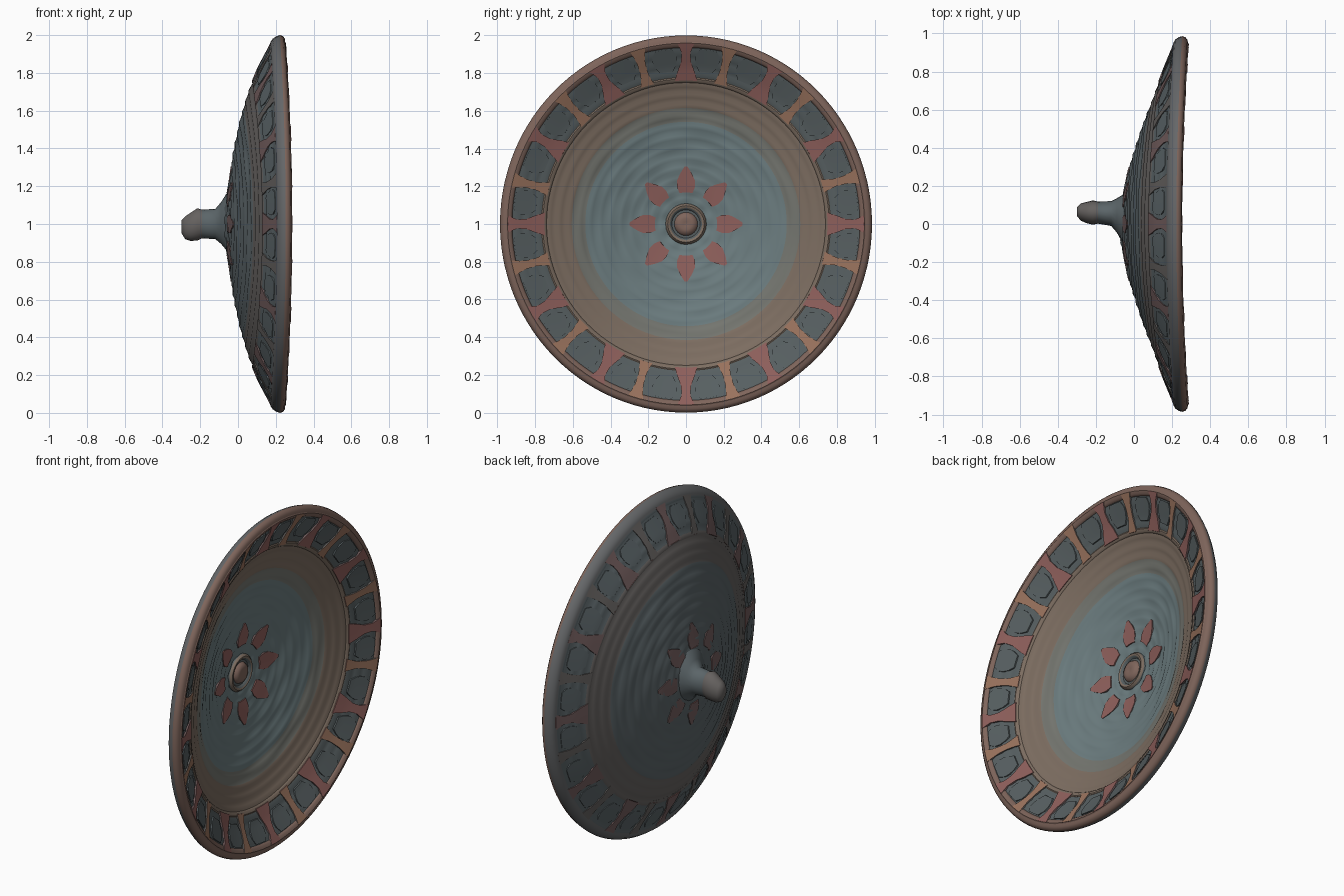
import bpy, bmesh, math, random
from mathutils import Vector

if "Cube" in bpy.data.objects:
    bpy.data.objects.remove(bpy.data.objects["Cube"])

random.seed(4)
# Back surface height: vertical and sideways sections of the warped dish
SEC_Z = [(0, -.075), (.1, -.068), (.2, -.05), (.4, -.02), (.55, .013), (.69, .055), (.82, .11), (.94, .175), (1, .195)]
SEC_Y = [(0, -.075), (.1, -.068), (.28, -.03), (.5, .04), (.7, .115), (.82, .16), (.94, .21), (1, .224)]


def material(name, r, g, b):
    m = bpy.data.materials.new(name)
    m.diffuse_color = (r, g, b, 1)
    m.use_nodes = True
    m.node_tree.nodes["Principled BSDF"].inputs["Base Color"].default_value = m.diffuse_color
    return m


BLUE = material("blue_grey", .15, .205, .215)
BLEND = material("blue_brown", .175, .18, .16)
SLATE = material("slate", .095, .115, .12)
BROWN = material("brown", .205, .155, .12)
ORANGE = material("orange", .32, .17, .11)
RED = material("red", .27, .115, .105)
EDGE = material("rim_brown", .21, .13, .105)
SIDE = material("rim_grey", .13, .135, .14)
BACK = material("back_slate", .105, .13, .14)
BACK_WARM = material("back_brown", .13, .12, .115)
BACK_RED = material("back_red", .17, .11, .11)


def lerp(sec, r):
    for (r0, x0), (r1, x1) in zip(sec, sec[1:]):
        if r <= r1:
            return x0 + (x1 - x0) * (r - r0) / (r1 - r0)
    return sec[-1][1]


def thick(r):
    return .08 - .012 * r


def point(r, a, off):
    c = math.cos(a) ** 2
    x = lerp(SEC_Z, r) * c + lerp(SEC_Y, r) * (1 - c) + off
    return Vector((x, r * math.sin(a), 1 + 1.014 * r * math.cos(a)))


def finish(bm, name, mats, angle=40):
    bmesh.ops.recalc_face_normals(bm, faces=bm.faces)
    me = bpy.data.meshes.new(name)
    bm.to_mesh(me)
    bm.free()
    for m in mats:
        me.materials.append(m)
    ob = bpy.data.objects.new(name, me)
    bpy.context.collection.objects.link(ob)
    bpy.ops.object.select_all(action='DESELECT')
    ob.select_set(True)
    bpy.context.view_layer.objects.active = ob
    bpy.ops.object.shade_smooth_by_angle(angle=math.radians(angle))


# Join successive rings of vertices; pick(i, j) chooses the material slot
def bridge(bm, rings, pick=lambda i, j: 0):
    for i, (p, q) in enumerate(zip(rings, rings[1:])):
        n = len(p)
        for j in range(n):
            f = bm.faces.new((p[j], p[(j + 1) % n], q[(j + 1) % n], q[j]))
            f.material_index = pick(i, j)


# Dish: one closed shell with rippled steps and a thick rounded rim
radii = [.03 + .018 * i for i in range(51)]
ripple = lambda r: .003 * math.sin(r * 2 * math.pi / .055)
loop = [(r, ripple(r)) for r in radii]
loop += [(.95, -.006), (.968, .0), (.981, .016), (.986, .032), (.981, .05), (.967, .064), (.948, .072)]
BACK_ROWS = len(radii) + 3
loop += [(r, thick(r) + ripple(r)) for r in reversed(radii)]
N = 112


def wave(r, a):
    return .003 * math.sin(8 * a) * math.sin(r * 40) if r < .6 else 0


bm = bmesh.new()
rings = [[bm.verts.new(point(r, 2 * math.pi * j / N, o + wave(r, 2 * math.pi * j / N)))
          for j in range(N)] for r, o in loop]


def band(i, j):
    r = (loop[i][0] + loop[i + 1][0]) / 2
    if i < BACK_ROWS:
        return 7 if r > .93 else 5 if .6 < r < .75 else 4
    return 0 if r < .53 else 1 if r < .6 else 2 if r < .76 else 6 if r < .93 else 3


bridge(bm, rings, band)
for r, slot in ((rings[0], 4), (rings[-1], 0)):
    bm.faces.new(r).material_index = slot
finish(bm, "dish", [BLUE, BLEND, BROWN, EDGE, BACK, BACK_WARM, SLATE, SIDE])


# Relief pieces follow the dish and stand proud on both faces
def relief(bm, r0, r1, ang, widths, rise, front, back):
    rows, n, m = [], 8, 4
    for i in range(n + 1):
        t = i / n
        k = t * (len(widths) - 1)
        b = min(int(k), len(widths) - 2)
        w = widths[b] + (widths[b + 1] - widths[b]) * (k - b)
        r = r0 + (r1 - r0) * t
        a = [ang + w / r * (2 * j / m - 1) for j in range(m + 1)]
        rows.append([bm.verts.new(point(r, x, thick(r) + rise)) for x in a]
                    + [bm.verts.new(point(r, x, -.6 * rise)) for x in reversed(a)])
    bridge(bm, rows, lambda i, j: front if j < m else back)
    bm.faces.new(rows[0])
    bm.faces.new(rows[-1])


# Flared red wedges alternate with slim orange bars
bm = bmesh.new()
for i in range(24):
    a = 2 * math.pi * i / 24
    if i % 2 == 0:
        relief(bm, .75, .945, a, [.06, .045, .026, .024, .045], .010, 0, 2)
    else:
        relief(bm, .75, .945, a + random.uniform(-.03, .03), [.035, .02, .022, .04], .009, 1, 3)
finish(bm, "rim_dividers", [RED, ORANGE, BACK_RED, BACK_WARM])

bm = bmesh.new()
for i in range(24):
    a = 2 * math.pi * (i + .5) / 24
    relief(bm, .80, .915, a, [.035, .055, .065, .065, .045], .007, 0, 1)
finish(bm, "rim_panels", [SLATE, BACK])

bm = bmesh.new()
for i in range(8):
    relief(bm, .165, .30, 2 * math.pi * i / 8, [.035, .048, .048, .03, .008], .006, 0, 1)
finish(bm, "star_petals", [RED, BACK_RED])


# Full ring bands edging the decorated border
def hoop(name, r, w, rise, front, back):
    bm = bmesh.new()
    t = thick(r)
    prof = [(r - w, t), (r - w * .5, t + rise), (r + w * .5, t + rise), (r + w, t),
            (r + w, 0), (r + w * .5, -.5 * rise), (r - w * .5, -.5 * rise), (r - w, 0), (r - w, t)]
    bridge(bm, [[bm.verts.new(point(q, 2 * math.pi * j / 96, o)) for j in range(96)] for q, o in prof],
           lambda i, j: 0 if i < 3 else 1)
    bmesh.ops.remove_doubles(bm, verts=bm.verts, dist=1e-5)
    finish(bm, name, [front, back])


hoop("inner_border", .752, .014, .006, BROWN, BACK_WARM)
hoop("outer_border", .938, .016, .007, EDGE, BACK)


# Turned parts along x: profile of (x, radius y, radius z, centre y, centre z)
def turned(name, prof, sides, mats, pick=lambda i, j: 0):
    bm = bmesh.new()
    rs = [[bm.verts.new((x, cy + ry * math.sin(2 * math.pi * j / sides), cz + rz * math.cos(2 * math.pi * j / sides)))
           for j in range(sides)] for x, ry, rz, cy, cz in prof]
    bridge(bm, rs, pick)
    bm.faces.new(rs[0])
    bm.faces.new(rs[-1]).material_index = pick(len(prof) - 2, 0)
    finish(bm, name, mats, 50)


# Hub in the hollow: groove ring and boss
turned("hub_ring", [(x, r, r, 0, 1) for x, r in
                    [(-.02, .112), (.018, .108), (.03, .097), (.028, .085), (.014, .075),
                     (.014, .062), (.03, .054), (.037, .03), (.033, .012)]],
       24, [SLATE, BROWN, EDGE], lambda i, j: 1 if i in (1, 2) else 2 if i > 4 else 0)

# Handle knob on the back
turned("back_knob", [(-.03, .15, .18, .02, 1.01), (-.065, .12, .145, .03, 1.01), (-.09, .09, .11, .045, 1.005),
                     (-.12, .065, .08, .055, 1), (-.19, .058, .076, .06, 1), (-.215, .064, .085, .06, .998),
                     (-.25, .055, .075, .06, .985), (-.28, .045, .06, .063, .98), (-.298, .025, .035, .065, .985)],
       20, [BACK, BACK_WARM], lambda i, j: 1 if i > 3 else 0)
